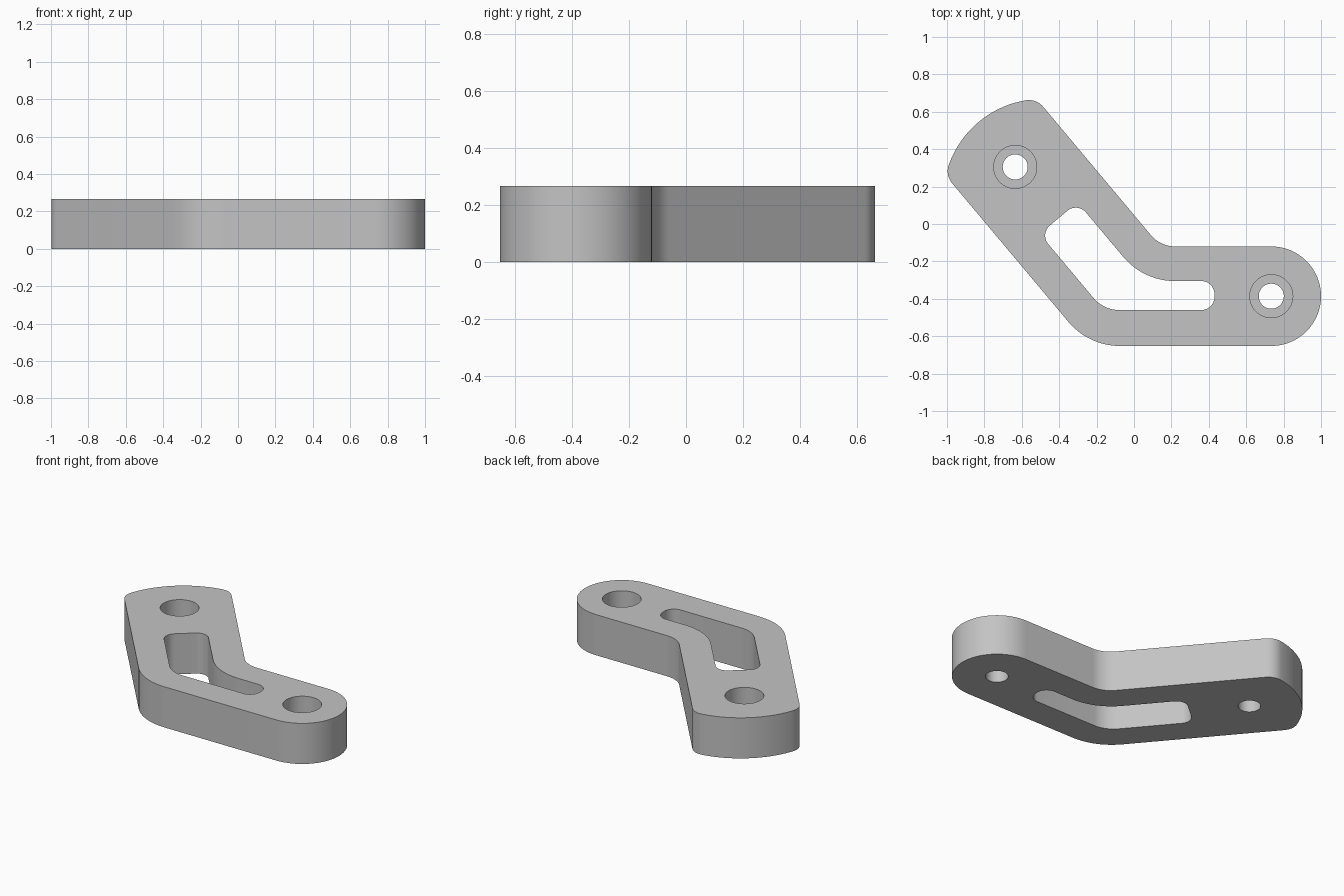
import bpy, bmesh, math
from mathutils import Vector

cube = bpy.data.objects.get("Cube")
if cube:
    bpy.data.objects.remove(cube)

THICK = 0.265
ANGLE = math.radians(50)
ACROSS = Vector((math.sin(ANGLE), math.cos(ANGLE)))   # across the slanted arm
ALONG = Vector((-math.cos(ANGLE), math.sin(ANGLE)))   # towards its far end
FAR_HOLE = Vector((-0.635, 0.305))
NEAR_HOLE = Vector((0.734, -0.386))

grey = bpy.data.materials.new("plain grey")
grey.use_nodes = True
grey.diffuse_color = (0.55, 0.55, 0.55, 1)
grey.node_tree.nodes["Principled BSDF"].inputs["Base Color"].default_value = (0.55, 0.55, 0.55, 1)


def arm_point(offset, reach):
    return ACROSS * offset + ALONG * reach


def bend(offset, y):
    """Where a slanted edge meets a level edge."""
    return Vector(((offset - ACROSS.y * y) / ACROSS.x, y))


def arc(centre, radius, start, end, steps=20):
    return [centre + radius * Vector((math.cos(a), math.sin(a)))
            for a in (start + (end - start) * i / steps for i in range(steps + 1))]


def fillet(before, corner, after, radius, steps=12):
    """Rounded replacement for one corner."""
    a, b = (before - corner).normalized(), (after - corner).normalized()
    half = a.angle(b) / 2
    centre = corner + (a + b).normalized() * radius / math.sin(half)
    p = corner + a * radius / math.tan(half) - centre
    q = corner + b * radius / math.tan(half) - centre
    turn = math.atan2(p.x * q.y - p.y * q.x, p.dot(q))
    start = math.atan2(p.y, p.x)
    return arc(centre, radius, start, start + turn, steps)


def rounded(corners):
    n = len(corners)
    return [p for i, (c, r) in enumerate(corners)
            for p in fillet(corners[i - 1][0], c, corners[(i + 1) % n][0], r)]


def prism(name, points, z0, z1):
    bm = bmesh.new()
    face = bm.faces.new([bm.verts.new((p.x, p.y, z0)) for p in points])
    top = bmesh.ops.extrude_face_region(bm, geom=[face])["geom"]
    bmesh.ops.translate(bm, vec=(0, 0, z1 - z0),
                        verts=[v for v in top if isinstance(v, bmesh.types.BMVert)])
    bmesh.ops.recalc_face_normals(bm, faces=bm.faces)
    mesh = bpy.data.meshes.new(name)
    bm.to_mesh(mesh)
    bm.free()
    mesh.materials.append(grey)
    obj = bpy.data.objects.new(name, mesh)
    bpy.context.collection.objects.link(obj)
    return obj


# Outer outline: round near end, two bends and a shallow curved far end
INNER, OUTER, TOP, BOTTOM = 0.031, -0.605, -0.12, -0.652
END_R, CORNER_R = 0.53, 0.1
axis = (INNER + OUTER) / 2
half = (INNER - OUTER) / 2
end_centre = arm_point(axis, FAR_HOLE.dot(ALONG) - 0.22)
side = half - CORNER_R
reach = math.sqrt((END_R - CORNER_R) ** 2 - side ** 2)
swing = math.atan2(side, reach)
heading = math.pi - ANGLE
outline = arc(NEAR_HOLE, (TOP - BOTTOM) / 2, -math.pi / 2, math.pi / 2, 32)
inner_bend, outer_bend = bend(INNER, TOP), bend(OUTER, BOTTOM)
outline += fillet(Vector((0.7, TOP)), inner_bend, inner_bend + ALONG, 0.17)
outline += arc(end_centre + ACROSS * side + ALONG * reach, CORNER_R,
               heading - math.pi / 2, heading - swing, 12)
outline += arc(end_centre, END_R, heading - swing, heading + swing, 24)[1:-1]
outline += arc(end_centre - ACROSS * side + ALONG * reach, CORNER_R,
               heading + swing, heading + math.pi / 2, 12)
outline += fillet(outer_bend + ALONG, outer_bend, Vector((0.7, BOTTOM)), 0.36)
bracket = prism("angled_bracket", outline, 0, THICK)

# Bent slot following the walls
slot = rounded([
    (Vector((0.43, -0.46)), 0.07), (Vector((0.43, -0.305)), 0.07),
    (bend(-0.157, -0.305), 0.36), (arm_point(-0.157, 0.283), 0.07),
    (arm_point(-0.42, 0.283), 0.07), (bend(-0.42, -0.46), 0.18)])
cutters = [prism("slot_cutter", slot, -0.1, THICK + 0.1)]

# Stepped screw holes
for hole in (FAR_HOLE, NEAR_HOLE):
    for radius, floor in ((0.067, -0.1), (0.115, THICK - 0.14)):
        ring = arc(hole, radius, 0, math.tau, 48)[:-1]
        cutters.append(prism("hole_cutter", ring, floor, THICK + 0.1))

bpy.ops.object.select_all(action="DESELECT")
bpy.context.view_layer.objects.active = bracket
bracket.select_set(True)
for cutter in cutters:
    cutter.hide_render = True
    mod = bracket.modifiers.new("cut", "BOOLEAN")
    mod.operation, mod.solver, mod.object = "DIFFERENCE", "EXACT", cutter
    bpy.ops.object.modifier_apply(modifier=mod.name)
    bpy.data.objects.remove(cutter)

bpy.ops.object.shade_smooth_by_angle(angle=math.radians(30))
